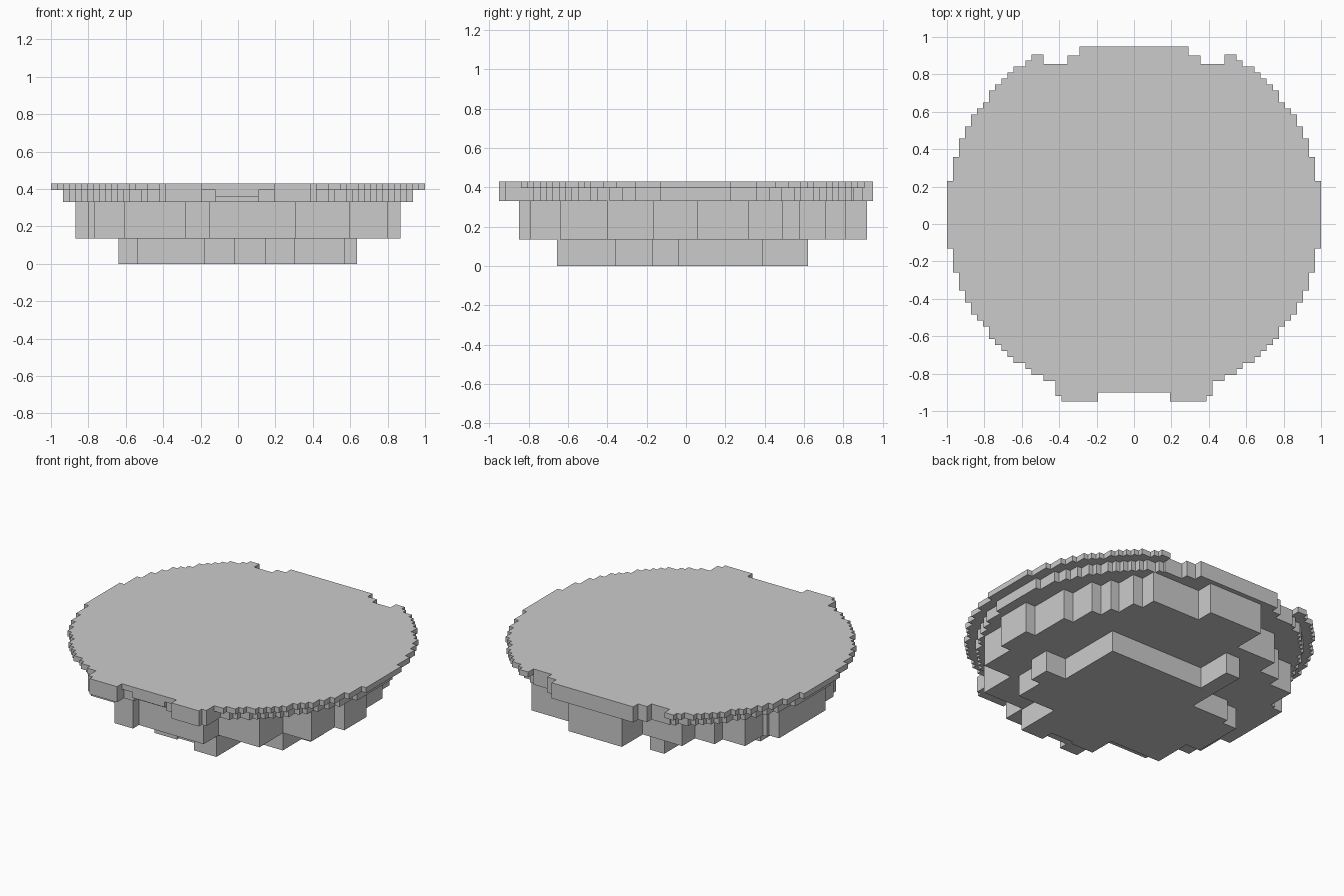
import bpy, bmesh, math

if "Cube" in bpy.data.objects:
    bpy.data.objects.remove(bpy.data.objects["Cube"])

PIX = 1 / 31          # width of one stair step on the fine layers
CENTRE_Y = 0.05       # the round layers sit slightly towards the back


def slab(name, columns, z0, z1):
    """Extrude a stepped outline given as (x0, x1, y_low, y_high) columns."""
    path = [p for x0, x1, lo, hi in columns for p in ((x0, lo), (x1, lo))]
    path += [p for x0, x1, lo, hi in reversed(columns) for p in ((x1, hi), (x0, hi))]
    pts = []
    for p in path:
        if not pts or math.dist(p, pts[-1]) > 1e-5:
            # drop the middle of straight runs
            if len(pts) > 1 and abs((pts[-1][0] - pts[-2][0]) * (p[1] - pts[-2][1])
                                    - (pts[-1][1] - pts[-2][1]) * (p[0] - pts[-2][0])) < 1e-7:
                pts[-1] = p
            else:
                pts.append(p)
    bm = bmesh.new()
    face = bm.faces.new([bm.verts.new((x, y, z0)) for x, y in pts])
    ext = bmesh.ops.extrude_face_region(bm, geom=[face])
    for v in ext["geom"]:
        if isinstance(v, bmesh.types.BMVert):
            v.co.z = z1
    bmesh.ops.recalc_face_normals(bm, faces=bm.faces)
    mesh = bpy.data.meshes.new(name)
    bm.to_mesh(mesh)
    bm.free()
    obj = bpy.data.objects.new(name, mesh)
    bpy.context.collection.objects.link(obj)
    return obj


def pixel_disc(steps, notch_x, notch_y):
    """Columns of a stair-stepped circle with a back step and two front tabs."""
    cols = []
    radius = steps * PIX
    for i in range(-steps, steps):
        x0, x1 = i * PIX, (i + 1) * PIX
        mid = abs(x0 + x1) / 2
        half = round((math.sqrt(radius ** 2 - mid ** 2) - 0.18) / PIX) * PIX + 0.18
        lo, hi = CENTRE_Y - half, CENTRE_Y + half
        if mid < 0.50:                       # flattened back with raised middle
            hi = 0.95 if mid < 0.30 else 0.90 if mid < 0.345 else 0.855
        if mid < notch_x:                    # front notch
            lo = notch_y
        elif mid < 0.385:                    # front tabs
            lo = -0.95
        elif mid < 0.415:
            lo = -0.92
        cols.append((x0, x1, lo, hi))
    return cols


def blocks(start, rows):
    """Turn (x_end, y_low, y_high) rows into columns."""
    cols = []
    for x, lo, hi in rows:
        cols.append((start, x, lo, hi))
        start = x
    return cols


# Fine round layers
slab("top_plate", pixel_disc(31, 0.20, -0.90), 0.395, 0.43)
slab("rim_layer", pixel_disc(29, 0.20, -0.85), 0.33, 0.395)

# Small lips under the front notch
slab("front_lip", [(-0.12, 0.11, -0.90, -0.80)], 0.36, 0.395)
slab("lip_left", [(-0.20, -0.12, -0.88, -0.80)], 0.33, 0.395)
slab("lip_right", [(0.11, 0.20, -0.88, -0.80)], 0.33, 0.395)

# Coarse middle layer
slab("middle_layer", blocks(-0.87, [
    (-0.80, -0.17, 0.30), (-0.77, -0.35, 0.32), (-0.61, -0.42, 0.50),
    (-0.47, -0.62, 0.58), (-0.28, -0.62, 0.71), (-0.19, -0.85, 0.71),
    (-0.15, -0.85, 0.92), (0.19, -0.79, 0.92), (0.31, -0.79, 0.81),
    (0.53, -0.64, 0.81), (0.60, -0.64, 0.71), (0.66, -0.40, 0.58),
    (0.73, -0.40, 0.49), (0.80, -0.40, 0.32), (0.87, -0.165, 0.06)]), 0.135, 0.33)

# Coarse bottom layer
slab("bottom_layer", blocks(-0.64, [
    (-0.54, -0.17, 0.16), (-0.28, -0.42, 0.20), (-0.18, -0.42, 0.62),
    (-0.02, -0.59, 0.39), (0.145, -0.57, 0.39), (0.305, -0.655, 0.39),
    (0.49, -0.36, 0.39), (0.57, -0.36, -0.035), (0.635, -0.17, -0.035)]), 0.0, 0.135)
